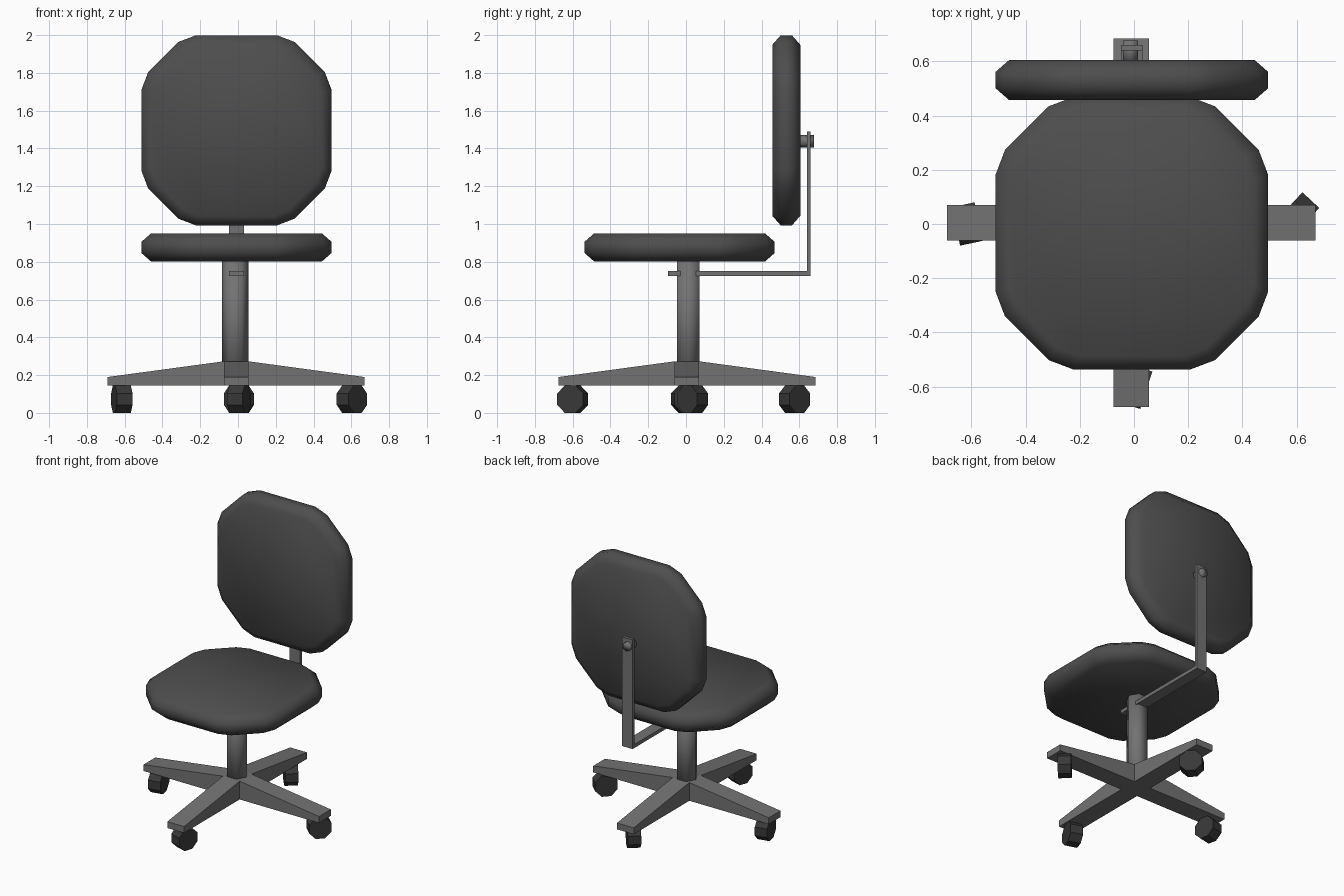
import bpy, bmesh
from math import radians, sin, cos, pi
from mathutils import Matrix, Vector

if "Cube" in bpy.data.objects:
    bpy.data.objects.remove(bpy.data.objects["Cube"])


def material(name, v):
    m = bpy.data.materials.new(name)
    m.diffuse_color = (v, v, v, 1)
    m.use_nodes = True
    m.node_tree.nodes["Principled BSDF"].inputs["Base Color"].default_value = m.diffuse_color
    return m


FABRIC = material("dark_fabric", 0.075)
METAL = material("grey_metal", 0.17)
RUBBER = material("black_rubber", 0.04)


def loft(name, rings, mat, matrix=Matrix(), smooth=False):
    """Skin a list of closed rings, cap both ends."""
    bm = bmesh.new()
    loops = [[bm.verts.new(matrix @ Vector(p)) for p in r] for r in rings]
    n = len(loops[0])
    for a, b in zip(loops, loops[1:]):
        for i in range(n):
            j = (i + 1) % n
            bm.faces.new((a[i], a[j], b[j], b[i]))
    bm.faces.new(loops[0][::-1])
    bm.faces.new(loops[-1])
    bmesh.ops.recalc_face_normals(bm, faces=bm.faces)
    for f in bm.faces:
        f.smooth = smooth
    me = bpy.data.meshes.new(name)
    bm.to_mesh(me)
    bm.free()
    me.materials.append(mat)
    ob = bpy.data.objects.new(name, me)
    bpy.context.collection.objects.link(ob)
    return ob


def prism(name, outline, z0, z1, mat, matrix=Matrix(), smooth=False):
    return loft(name, [[(x, y, z) for x, y in outline] for z in (z0, z1)],
                mat, matrix, smooth)


def ngon(n, r, start=0.0):
    return [(r * cos(start + 2 * pi * i / n), r * sin(start + 2 * pi * i / n))
            for i in range(n)]


def cushion(name, matrix):
    # octagon with softened corners, chamfered front and back
    quarter = [(0.503, 0.215), (0.468, 0.307), (0.307, 0.468), (0.215, 0.503)]
    outline = []
    for k in range(4):
        r = Matrix.Rotation(k * pi / 2, 2)
        outline += [r @ Vector(p) for p in quarter]
    rings = [[(p.x * s, p.y * s, z) for p in outline]
             for z, s in ((-0.074, 0.9), (-0.03, 1), (0.03, 1), (0.074, 0.9))]
    loft(name, rings, FABRIC, matrix, True)


# upright frame: local z points along world -y
UPRIGHT = Matrix.Rotation(pi / 2, 4, 'X')

# seat and backrest
cushion("seat", Matrix.Translation((-0.008, -0.034, 0.876)))
cushion("backrest", Matrix.Translation((-0.008, 0.531, 1.496)) @ UPRIGHT)

# six-sided centre column
prism("column", ngon(6, 0.07), 0.15, 0.81, METAL,
      Matrix.Translation((-0.015, 0.012, 0)), True)

# cross base: two tapered beams
beam = [(-0.68, 0.145), (0.68, 0.145), (0.68, 0.19), (0.065, 0.273),
        (-0.065, 0.273), (-0.68, 0.19)]
for name, angle in (("base_beam_side", 0), ("base_beam_front_back", pi / 2)):
    prism(name, beam, -0.065, 0.065, METAL,
          Matrix.Translation((-0.01, 0.005, 0))
          @ Matrix.Rotation(angle, 4, 'Z') @ UPRIGHT)

# bent flat bar carrying the backrest
bar = [(-0.095, 0.725), (0.66, 0.725), (0.66, 1.49), (0.64, 1.49),
       (0.64, 0.75), (-0.095, 0.75)]
side = Matrix(((0, 0, 1, 0), (1, 0, 0, 0), (0, 1, 0, 0), (0, 0, 0, 1)))
prism("backrest_bar", bar, -0.048, 0.032, METAL, side)

# bolt through the bar
prism("backrest_bolt", ngon(6, 0.032, pi / 2), -0.04, 0.04, METAL,
      Matrix.Translation((-0.013, 0.637, 1.438)) @ UPRIGHT, True)

# eight-sided casters, each swivelled differently
for name, x, y, yaw in (("caster_front", 0.005, -0.60, -18),
                        ("caster_left", -0.615, 0.0, 12),
                        ("caster_right", 0.603, 0.035, -43),
                        ("caster_back", 0.005, 0.575, 41)):
    prism(name, ngon(8, 0.0785, pi / 8), -0.0425, 0.0425, RUBBER,
          Matrix.Translation((x, y, 0.0725))
          @ Matrix.Rotation(radians(yaw), 4, 'Z') @ side)
